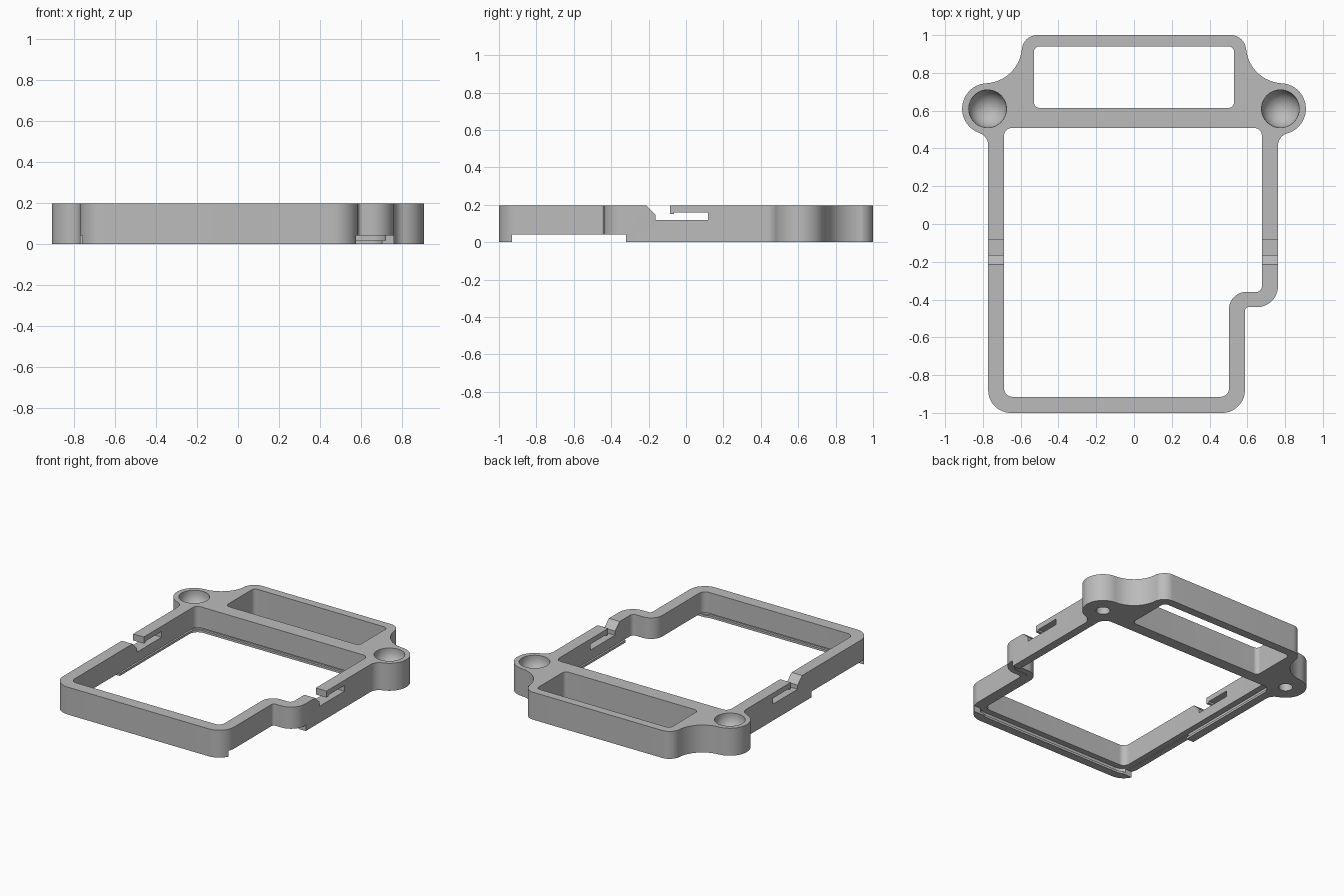
import bpy, bmesh, math
from mathutils import Vector

cube = bpy.data.objects.get("Cube")
if cube:
    bpy.data.objects.remove(cube)

HEIGHT = 0.197
BOSS = Vector((0.775, 0.61))
BOSS_R = 0.135

grey = bpy.data.materials.new("matte grey")
grey.use_nodes = True
grey.diffuse_color = (0.5, 0.5, 0.5, 1)
grey.node_tree.nodes["Principled BSDF"].inputs["Base Color"].default_value = (0.5, 0.5, 0.5, 1)


def outline(arcs, grow=0):
    """Points along a chain of arcs (x, y, radius, start, end), offset outwards by grow."""
    points = []
    for x, y, r, a0, a1 in arcs:
        r += grow if a1 > a0 else -grow
        steps = max(6, int(abs(a1 - a0) / 6))
        for i in range(steps + 1):
            a = math.radians(a0 + (a1 - a0) * i / steps)
            points.append((x + r * math.cos(a), y + r * math.sin(a)))
    return points


def mirrored(arcs):
    return [(-x, y, r, 180 - a1, 180 - a0) for x, y, r, a0, a1 in reversed(arcs)]


def make_object(name, bm):
    bmesh.ops.recalc_face_normals(bm, faces=bm.faces)
    mesh = bpy.data.meshes.new(name)
    bm.to_mesh(mesh)
    bm.free()
    mesh.materials.append(grey)
    obj = bpy.data.objects.new(name, mesh)
    bpy.context.collection.objects.link(obj)
    return obj


def prism(name, points, low, high, along_x=False):
    """Extrude a flat profile along z, or a (y, z) profile along x."""
    bm = bmesh.new()
    place = (lambda p: (low, p[0], p[1])) if along_x else (lambda p: (p[0], p[1], low))
    face = bm.faces.new([bm.verts.new(place(p)) for p in points])
    top = bmesh.ops.extrude_face_region(bm, geom=[face])["geom"]
    shift = (high - low, 0, 0) if along_x else (0, 0, high - low)
    bmesh.ops.translate(bm, vec=shift, verts=[v for v in top if isinstance(v, bmesh.types.BMVert)])
    return make_object(name, bm)


def rectangle(a0, b0, a1, b1):
    return [(a0, b0), (a1, b0), (a1, b1), (a0, b1)]


def boss_arcs(rail_x, wall_x, small=0.07, large=0.2):
    """Round boss blended into the side rail below and the back wall above."""
    low = Vector((rail_x + small, 0))
    low.y = BOSS.y - math.sqrt((BOSS_R + small) ** 2 - (low.x - BOSS.x) ** 2)
    high = Vector((wall_x + large, 0))
    high.y = BOSS.y + math.sqrt((BOSS_R + large) ** 2 - (high.x - BOSS.x) ** 2)
    a_low = math.degrees(math.atan2(low.y - BOSS.y, low.x - BOSS.x))
    a_high = math.degrees(math.atan2(high.y - BOSS.y, high.x - BOSS.x))
    return [(low.x, low.y, small, 180, a_low + 180),
            (BOSS.x, BOSS.y, BOSS_R, a_low, a_high),
            (high.x, high.y, large, a_high + 180, 180),
            (wall_x - 0.08, 0.92, 0.08, 0, 90)]


# Outer body with the stepped front corner
body_arcs = [(-0.652, -0.88, 0.12, 180, 270), (0.467, -0.88, 0.12, 270, 360),
             (0.607, -0.46, 0.02, 180, 90), (0.652, -0.33, 0.11, 270, 360)]
body_arcs += boss_arcs(0.762, 0.593) + mirrored(boss_arcs(0.772, 0.593))
frame = prism("frame", outline(body_arcs), 0, HEIGHT)

# Main opening and rear window
opening_arcs = [(-0.643, -0.87, 0.045, 180, 270), (0.458, -0.87, 0.045, 270, 360),
                (0.593, -0.45, 0.09, 180, 90), (0.647, -0.33, 0.03, 270, 360),
                (0.637, 0.468, 0.04, 0, 90), (-0.648, 0.468, 0.04, 90, 180)]
window_right = [(0.5, 0.645, 0.03, 270, 360), (0.5, 0.91, 0.03, 0, 90)]
cutters = [prism("opening_cutter", outline(opening_arcs), -0.1, 0.4),
           prism("window_cutter", outline(window_right + mirrored(window_right)), -0.1, 0.4)]

# Stepped seat on the underside, narrower at the mouth
cutters.append(prism("seat_groove_cutter", outline(opening_arcs, 0.043), 0.016, 0.046))
cutters.append(prism("seat_mouth_cutter", outline(opening_arcs, 0.026), -0.1, 0.03))

# Relief under each side rail
cutters.append(prism("right_relief_cutter", rectangle(-0.93, -0.1, -0.32, 0.042), -0.95, -0.6, True))
cutters.append(prism("left_relief_cutter", rectangle(-0.93, -0.1, -0.32, 0.042), 0.45, 0.95, True))

# Hooked strap slot through both rails
slot = [(-0.214, 0.3), (-0.214, HEIGHT), (-0.163, 0.148), (-0.163, 0.118), (0.118, 0.118),
        (0.118, 0.16), (-0.062, 0.16), (-0.066, 0.15), (-0.085, 0.15), (-0.085, 0.3)]
cutters.append(prism("slot_cutter", slot, -1, 1, True))

# Rounded cups on top of the bosses, small blind holes below
for side in (-1, 1):
    bm = bmesh.new()
    rings = [(0.1, 0.3)] + [(0.1 * math.cos(a), 0.18 - 0.1 * math.sin(a))
                            for a in (math.radians(d) for d in range(0, 90, 9))]
    for r, z in rings:
        for i in range(48):
            a = math.tau * i / 48
            bm.verts.new((side * BOSS.x + r * math.cos(a), BOSS.y + r * math.sin(a), z))
    bmesh.ops.convex_hull(bm, input=bm.verts)
    cutters.append(make_object("cup_cutter", bm))
    hole = outline([(side * BOSS.x, BOSS.y, 0.045, 0, 354)])
    cutters.append(prism("hole_cutter", hole, -0.1, 0.06))

# Carve the body, then drop the cutters
for cutter in cutters:
    cutter.hide_render = True
    mod = frame.modifiers.new(cutter.name, "BOOLEAN")
    mod.operation = "DIFFERENCE"
    mod.solver = "EXACT"
    mod.object = cutter
graph = bpy.context.evaluated_depsgraph_get()
carved = bpy.data.meshes.new_from_object(frame.evaluated_get(graph))
frame.modifiers.clear()
frame.data = carved
for cutter in cutters:
    bpy.data.objects.remove(cutter)
carved.materials.clear()
carved.materials.append(grey)

bpy.ops.object.select_all(action="DESELECT")
frame.select_set(True)
bpy.context.view_layer.objects.active = frame
bpy.ops.object.shade_smooth_by_angle(angle=math.radians(30))
